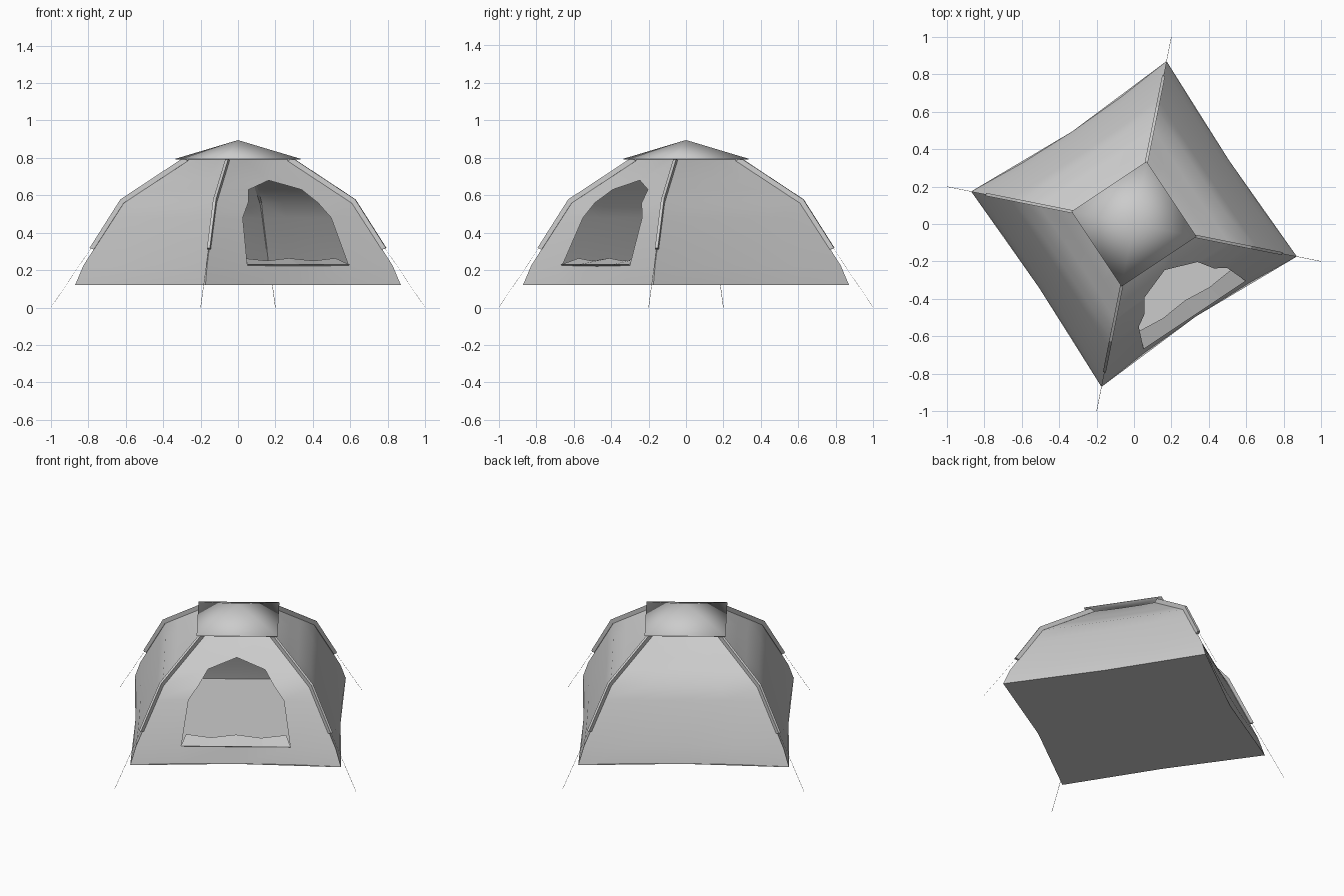
import bpy, bmesh, math
from mathutils import Matrix, Vector

if "Cube" in bpy.data.objects:
    bpy.data.objects.remove(bpy.data.objects["Cube"], do_unlink=True)

TURN = math.radians(33.7)
DIAG = math.sqrt(0.5)

fabric = bpy.data.materials.new("grey fabric")
fabric.use_nodes = True
fabric.diffuse_color = (0.6, 0.6, 0.6, 1)
fabric.node_tree.nodes["Principled BSDF"].inputs["Base Color"].default_value = (0.6, 0.6, 0.6, 1)


def add_part(name, verts, faces, quarter=0, smooth=False, thickness=0):
    """Make a mesh object, turned by a number of quarter turns about z."""
    bm = bmesh.new()
    points = [bm.verts.new(v) for v in verts]
    for face in faces:
        bm.faces.new([points[i] for i in face])
    bmesh.ops.remove_doubles(bm, verts=bm.verts, dist=0.0005)
    bm.transform(Matrix.Rotation(TURN + quarter * math.pi / 2, 4, "Z"))
    mesh = bpy.data.meshes.new(name)
    bm.to_mesh(mesh)
    bm.free()
    mesh.materials.append(fabric)
    for poly in mesh.polygons:
        poly.use_smooth = smooth
    obj = bpy.data.objects.new(name, mesh)
    bpy.context.collection.objects.link(obj)
    if thickness:
        solid = obj.modifiers.new("thickness", "SOLIDIFY")
        solid.thickness = thickness
    return obj


def sweep(name, rings, quarter):
    """Skin a tube through equal rings of points, with closed ends."""
    n = len(rings[0])
    verts = [p for ring in rings for p in ring]
    faces = [(a * n + k, a * n + (k + 1) % n, (a + 1) * n + (k + 1) % n, (a + 1) * n + k)
             for a in range(len(rings) - 1) for k in range(n)]
    faces += [tuple(reversed(range(n))), tuple(range(len(verts) - n, len(verts)))]
    obj = add_part(name, verts, faces, quarter)
    bm = bmesh.new()
    bm.from_mesh(obj.data)
    bmesh.ops.recalc_face_normals(bm, faces=bm.faces)
    bm.to_mesh(obj.data)
    bm.free()


# Wall rows: height, half width at the corners, inward sag, door half width
ROWS = [(0.12, 0.628, 0.033, 0.34), (0.225, 0.596, 0.026, 0.325),
        (0.48, 0.478, 0.01, 0.284), (0.56, 0.442, 0.01, 0.224),
        (0.63, 0.367, 0.012, 0.17), (0.68, 0.31, 0.014, 0.0),
        (0.79, 0.19, 0.015, 0.08), (0.868, 0.0, 0.0, 0.0)]


def wall(name, quarter, sag_scale, door):
    verts, faces = [], []
    for z, c, sag, w in ROWS:
        w = w if door else c * 0.5
        for u in (-c, -w, 0, w, c):
            bow = sag * sag_scale * (1 - (u / c) ** 2) if c else 0
            verts.append((u, bow - c, z))
    for i in range(len(ROWS) - 1):
        for j in range(4):
            if door and 1 <= i <= 4 and j in (1, 2):
                continue
            a = i * 5 + j
            faces.append((a, a + 1, a + 6, a + 5))
    # Collapse repeated points so that narrow rows become triangles
    clean = []
    for face in faces:
        kept = []
        for i in face:
            same = next((k for k in range(len(verts))
                         if (Vector(verts[k]) - Vector(verts[i])).length < 0.0005), i)
            if same not in kept:
                kept.append(same)
        if len(kept) > 2:
            clean.append(kept)
    used = sorted({i for face in clean for i in face})
    remap = {i: k for k, i in enumerate(used)}
    add_part(name, [verts[i] for i in used],
             [[remap[i] for i in face] for face in clean], quarter, smooth=True)


wall("door_wall", 0, 1.0, True)
wall("left_wall", 1, 0.5, False)
wall("back_wall", 2, 1.0, False)
wall("right_wall", 3, 0.5, False)

# Ground sheet following the sagging wall bottoms
z, c, sag, _ = ROWS[0]
edge = []
for q in range(4):
    depth = c - sag * (1.0 if q % 2 == 0 else 0.5)
    spin = Matrix.Rotation(q * math.pi / 2, 3, "Z")
    edge += [spin @ Vector((-c, -c, z)), spin @ Vector((0, -depth, z))]
add_part("ground_sheet", edge, [range(8)], thickness=-0.003)

# Rain cover: shallow four sided pyramid
s = 0.341 * DIAG
cover = [(-s, -s, 0.795), (s, -s, 0.795), (s, s, 0.795), (-s, s, 0.795), (0, 0, 0.895)]
add_part("rain_cover", cover, [(i, (i + 1) % 4, 4) for i in range(4)],
         smooth=True, thickness=0.003)

# Door flap folded down along the sill, with a wavy inner edge
verts, faces = [], []
COLS = 5
for k in range(COLS):
    t = k / (COLS - 1) * 2 - 1
    wave = 0.014 if k % 2 == 0 else 0.0
    verts += [(t * 0.325, -0.565, 0.217), (t * 0.327, -0.585, 0.229),
              (t * 0.298, -0.505 + wave, 0.25 + wave)]
for k in range(COLS - 1):
    a = k * 3
    faces += [(a, a + 3, a + 4, a + 1), (a + 1, a + 4, a + 5, a + 2)]
add_part("door_flap", verts, faces)

# Pole sleeves and guy lines at the four corners
INNER = [(0.785, 0.31), (0.622, 0.558), (0.27, 0.785)]
OUTER = [(0.808, 0.318), (0.64, 0.578), (0.3, 0.798)]
out = Vector((DIAG, -DIAG, 0))
side = Vector((DIAG, DIAG, 0)) * 0.008
up = Vector((0, 0, 1))
for q in range(4):
    rings = []
    for (r0, z0), (r1, z1) in zip(INNER, OUTER):
        low, high = out * r0 + up * z0, out * r1 + up * z1
        rings.append([low - side, low + side, high + side, high - side])
    sweep(f"pole_sleeve_{q + 1}", rings, q)

    guy = []
    for centre in (out * 0.802 + up * 0.316, out * 1.019 + up * 0.001):
        guy.append([centre + side * 0.15, centre + up * 0.0015, centre - side * 0.15])
    sweep(f"guy_line_{q + 1}", guy, q)
